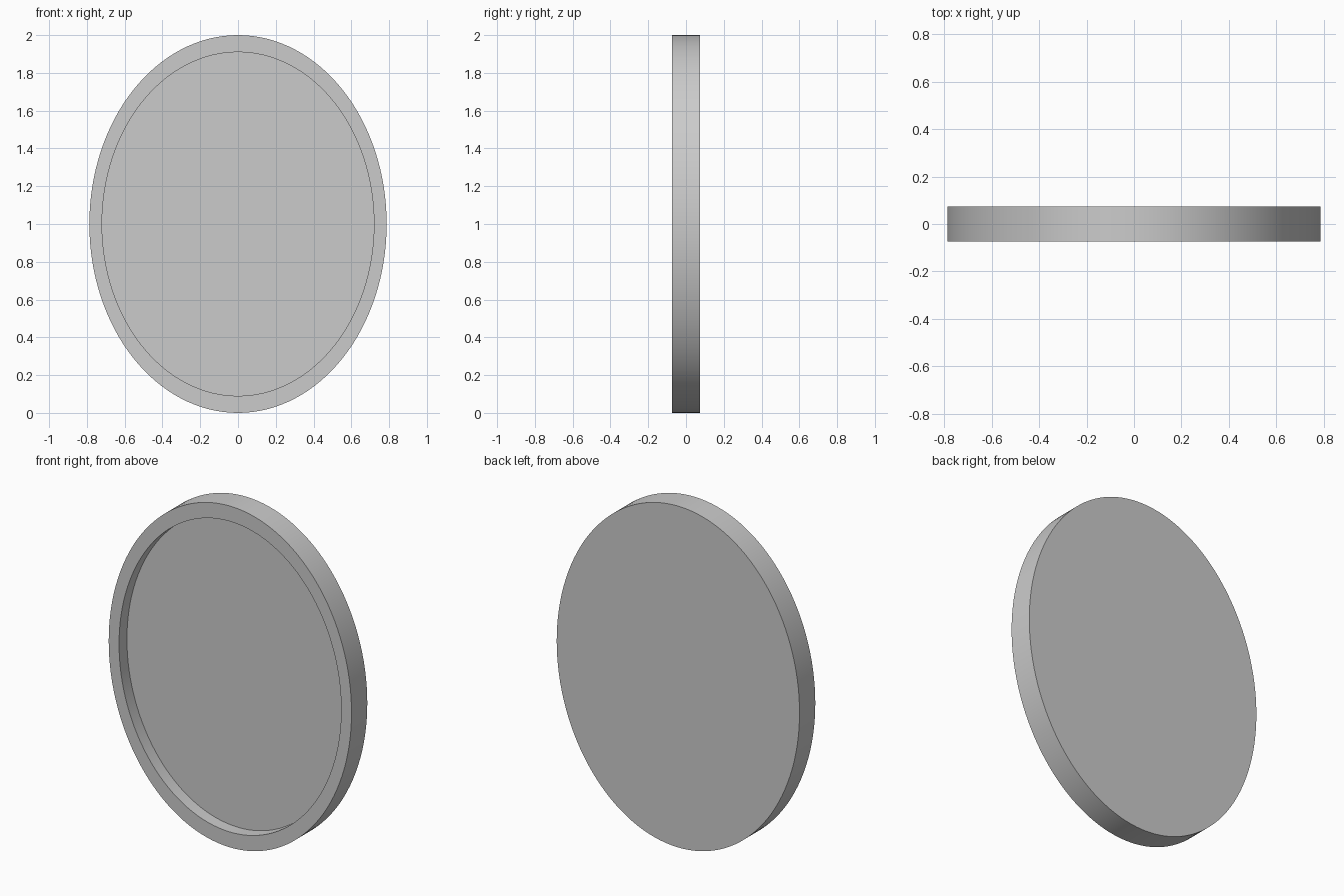
import bpy, bmesh
from math import sin, cos, tau, radians

if "Cube" in bpy.data.objects:
    bpy.data.objects.remove(bpy.data.objects["Cube"])

SIDES = 128
OUTER = (0.787, 1.0)    # half width, half height
INNER = (0.72, 0.91)
HALF_DEPTH = 0.073
FLOOR_Y = 0.0


def ellipse_loop(bm, radii, y):
    rx, rz = radii
    return [bm.verts.new((rx * cos(tau * i / SIDES), y, 1 + rz * sin(tau * i / SIDES)))
            for i in range(SIDES)]


# Oval frame: back edge, front edge, inner lip, recessed panel edge
bm = bmesh.new()
loops = [ellipse_loop(bm, r, y) for r, y in (
    (OUTER, HALF_DEPTH), (OUTER, -HALF_DEPTH), (INNER, -HALF_DEPTH), (INNER, FLOOR_Y))]
for a, b in zip(loops, loops[1:]):
    for i in range(SIDES):
        j = (i + 1) % SIDES
        bm.faces.new((a[i], a[j], b[j], b[i]))

# Flat back and recessed front panel
bm.faces.new(loops[0])
bm.faces.new(loops[-1])
bmesh.ops.recalc_face_normals(bm, faces=bm.faces)

mesh = bpy.data.meshes.new("oval_frame")
bm.to_mesh(mesh)
bm.free()
frame = bpy.data.objects.new("oval_frame", mesh)
bpy.context.collection.objects.link(frame)

# Smooth rims with crisp edges
bpy.context.view_layer.objects.active = frame
frame.select_set(True)
bpy.ops.object.shade_smooth_by_angle(angle=radians(30))
